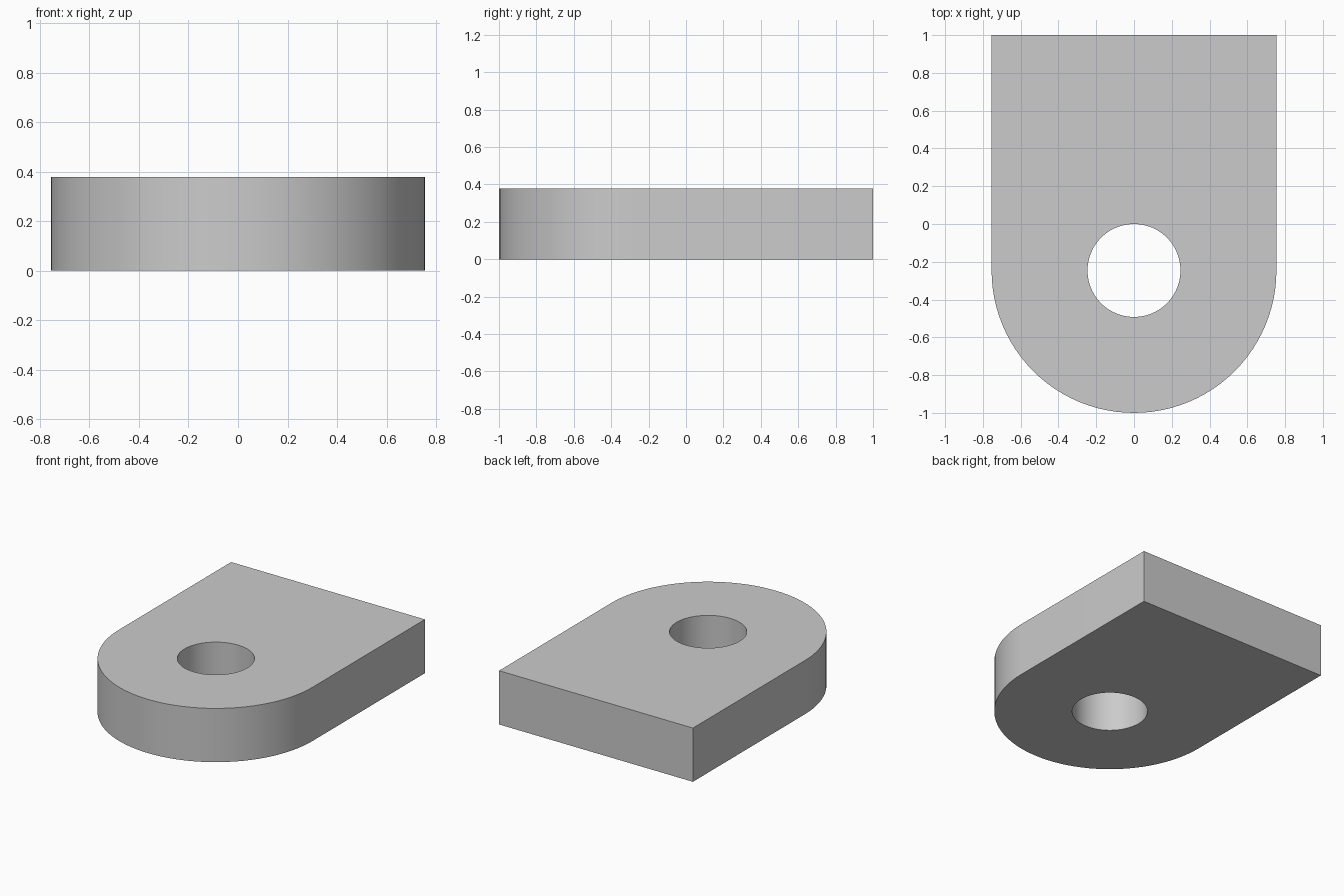
import bpy, bmesh
from math import sin, cos, pi

if "Cube" in bpy.data.objects:
    bpy.data.objects.remove(bpy.data.objects["Cube"])

R = 0.754         # rounded end radius = half width
HOLE = 0.246      # hole radius
CY = -1 + R       # shared centre of rounded end and hole
H = 0.378         # thickness
N = 96            # segments per full circle


def arc(radius, start, end, steps):
    return [(radius * cos(start + (end - start) * i / steps),
             CY + radius * sin(start + (end - start) * i / steps))
            for i in range(steps + 1)]


def add_loop(bm, points):
    verts = [bm.verts.new((x, y, 0)) for x, y in points]
    return [bm.edges.new((v, verts[i - 1])) for i, v in enumerate(verts)]


# Plate profile: square back, rounded front, concentric through hole
bm = bmesh.new()
edges = add_loop(bm, arc(R, pi, 2 * pi, N // 2) + [(R, 1), (-R, 1)])
edges += add_loop(bm, arc(HOLE, 0, 2 * pi, N)[:-1])
bmesh.ops.triangle_fill(bm, edges=edges, use_beauty=True, normal=(0, 0, 1))

# Thickness
top = bmesh.ops.extrude_face_region(bm, geom=bm.faces[:], use_keep_orig=True)["geom"]
bmesh.ops.translate(bm, vec=(0, 0, H),
                    verts=[g for g in top if isinstance(g, bmesh.types.BMVert)])
bmesh.ops.recalc_face_normals(bm, faces=bm.faces[:])

mesh = bpy.data.meshes.new("lug_plate")
bm.to_mesh(mesh)
bm.free()
plate = bpy.data.objects.new("lug_plate", mesh)
bpy.context.collection.objects.link(plate)

# Smooth round walls, sharp rims
bpy.context.view_layer.objects.active = plate
plate.select_set(True)
bpy.ops.object.shade_smooth_by_angle(angle=pi / 6)
